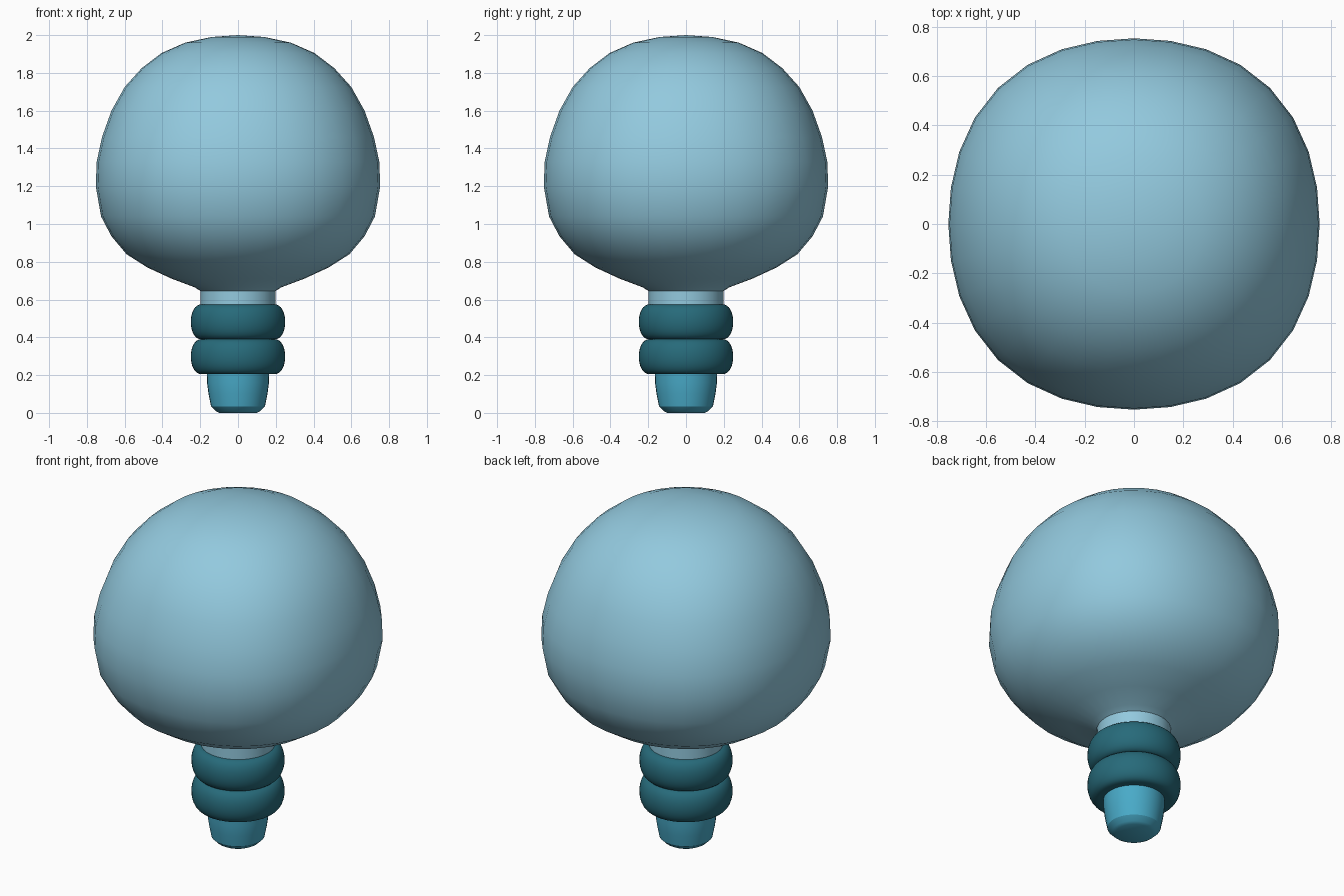
import bpy
import bmesh
import math

default = bpy.data.objects.get("Cube")
if default:
    bpy.data.objects.remove(default, do_unlink=True)


def material(name, rgb):
    mat = bpy.data.materials.new(name)
    mat.use_nodes = True
    color = (*rgb, 1)
    mat.diffuse_color = color
    mat.node_tree.nodes["Principled BSDF"].inputs["Base Color"].default_value = color
    return mat


def lathe(name, profile, mat, sides=32, squareness=0.0, sharp=35):
    """Spin (radius, height) points around z; ends at radius 0 become poles."""
    bm = bmesh.new()
    rings = []
    for radius, z in profile:
        if radius == 0:
            rings.append([bm.verts.new((0, 0, z))] * sides)
            continue
        ring = []
        for i in range(sides):
            a = math.tau * i / sides
            # slight bulge on the diagonals, strongest where it is widest
            r = radius * (1 + squareness * radius ** 2 * (1 - math.cos(4 * a)))
            ring.append(bm.verts.new((r * math.cos(a), r * math.sin(a), z)))
        rings.append(ring)
    for low, high in zip(rings, rings[1:]):
        for i in range(sides):
            j = (i + 1) % sides
            corners = dict.fromkeys((low[i], low[j], high[j], high[i]))
            bm.faces.new(list(corners))
    bmesh.ops.recalc_face_normals(bm, faces=bm.faces)
    mesh = bpy.data.meshes.new(name)
    bm.to_mesh(mesh)
    bm.free()
    mesh.materials.append(mat)
    obj = bpy.data.objects.new(name, mesh)
    bpy.context.collection.objects.link(obj)
    bpy.ops.object.select_all(action="DESELECT")
    obj.select_set(True)
    bpy.context.view_layer.objects.active = obj
    bpy.ops.object.shade_smooth_by_angle(angle=math.radians(sharp))
    return obj


pale_blue = material("pale_blue", (0.29, 0.585, 0.73))
dark_teal = material("dark_teal", (0.02, 0.145, 0.195))
bright_teal = material("bright_teal", (0.066, 0.405, 0.58))

# Bulb, slightly squarish around its widest part
lathe("bulb", [
    (0.198, 0.645), (0.23, 0.665), (0.35, 0.71), (0.48, 0.77), (0.59, 0.84),
    (0.67, 0.935), (0.725, 1.04), (0.753, 1.2), (0.748, 1.33), (0.72, 1.46),
    (0.67, 1.6), (0.6, 1.725), (0.51, 1.825), (0.405, 1.905), (0.28, 1.96),
    (0.14, 1.99), (0, 2.0)], pale_blue, squareness=0.032, sharp=60)

# Neck between bulb and rings
lathe("neck", [(0.198, 0.54), (0.198, 0.645)], pale_blue)

# Two rounded rings with a fuller-than-round section
for name, height in (("upper_ring", 0.482), ("lower_ring", 0.298)):
    section = [(0, height - 0.093)]
    for k in range(17):
        t = math.pi * (k / 16 - 0.5)
        section.append((0.19 + 0.06 * math.cos(t) ** 0.85,
                        height + 0.093 * math.sin(t)))
    section.append((0, height + 0.093))
    lathe(name, section, dark_teal, sides=48, sharp=60)

# Tapered tip with a chamfered base
lathe("tip", [(0, 0), (0.1, 0), (0.118, 0.01), (0.143, 0.035),
              (0.156, 0.1), (0.164, 0.16), (0.166, 0.24)], bright_teal, sharp=30)
